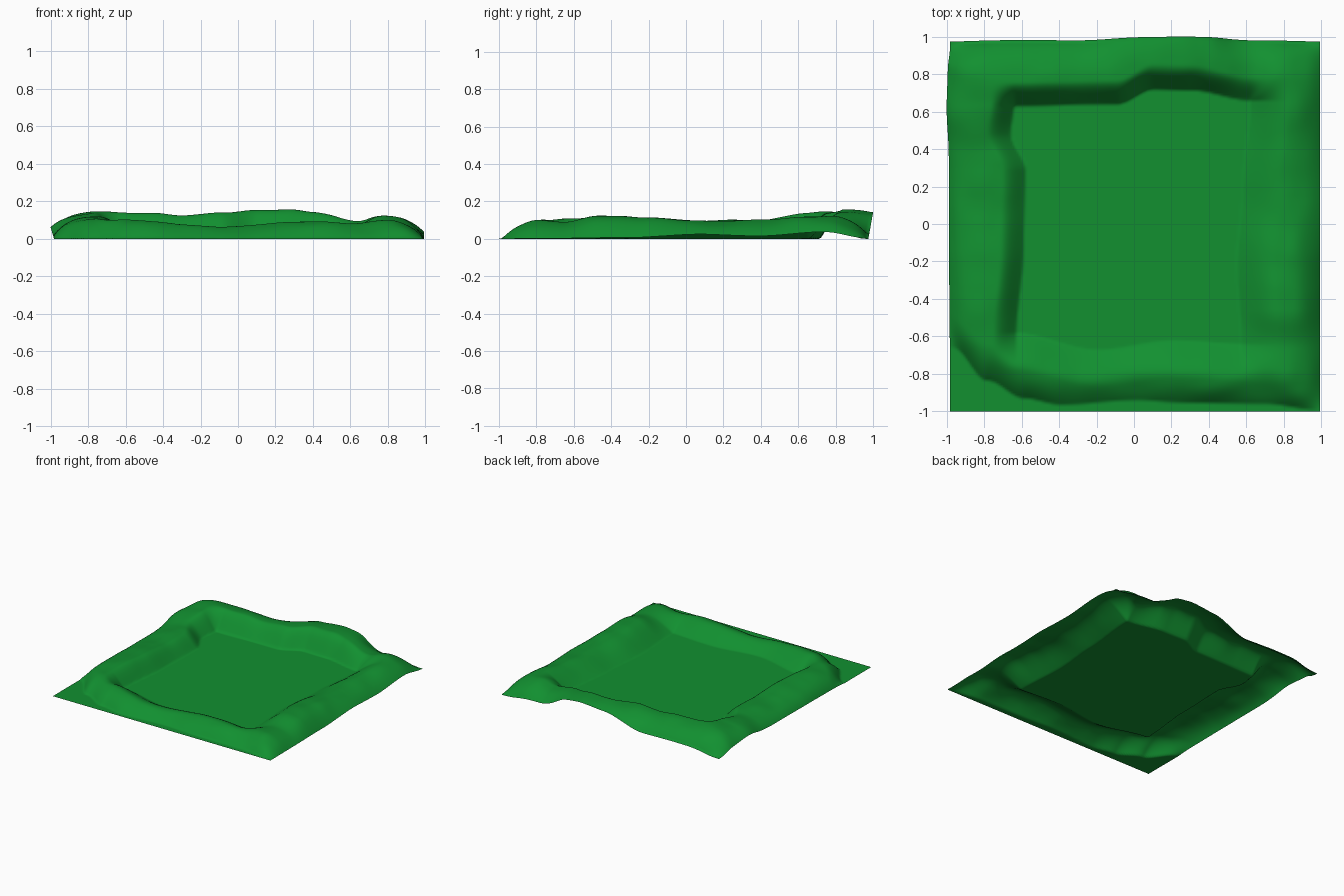
import bpy, bmesh
from mathutils import Vector, noise

if "Cube" in bpy.data.objects:
    bpy.data.objects.remove(bpy.data.objects["Cube"])

N = 180


def clamp01(t):
    return max(0.0, min(1.0, t))


def smooth(a, b, v):
    t = clamp01((v - a) / (b - a))
    return t * t * (3 - 2 * t)


def ease_out(a, b, v):
    """Steep at the foot, rounding over at the crest."""
    t = clamp01((v - a) / (b - a))
    return .6 * (1 - (1 - t) ** 2) + .4 * t * t * (3 - 2 * t)


def dome(a, b, v):
    """Rounded at the crest, steep at the outer foot."""
    t = clamp01((v - a) / (b - a))
    return 1 - t ** 2.2


def lerp_keys(keys, t):
    """Eased interpolation through (position, value) keys."""
    if t <= keys[0][0]:
        return keys[0][1]
    for (a, va), (b, vb) in zip(keys, keys[1:]):
        if t <= b:
            return va + (vb - va) * smooth(a, b, t)
    return keys[-1][1]


# Each bank: inner foot, width of inner slope, crest height,
# end and width of the outer slope, height fraction left at the sheet edge
FRONT = dict(
    foot=[(-.65, .58), (-.2, .67), (.2, .62), (.6, .64)], rise=.2,
    crest=[(-.85, .11), (-.6, .108), (-.3, .085), (0, .078), (.4, .1), (.7, .085), (.9, .11)],
    outer=[(-1, .66), (-.8, .83), (-.6, .93), (-.4, .965), (0, .94), (.3, .955), (.7, .96), (1, .995)],
    fall=.2, edge=[(-1, 0), (1, 0)])
BACK = dict(
    foot=[(-.65, .65), (-.1, .66), (.1, .74), (.3, .735), (.62, .68)], rise=.13,
    crest=[(-.85, .145), (-.6, .137), (-.45, .138), (-.3, .122), (-.1, .143), (.25, .16),
           (.4, .145), (.65, .095), (.8, .12)],
    outer=[(-1, .99), (1, .99)],
    fall=.2, edge=[(-1, 0), (-.7, .25), (-.3, .25), (.05, .85), (.35, .9), (.65, .3), (1, .0)])
LEFT = dict(
    foot=[(-.6, .64), (-.1, .60), (.3, .59), (.5, .67), (.68, .65)], rise=.13,
    crest=[(-.75, .1), (-.45, .118), (-.2, .114), (.1, .098), (.4, .1), (.65, .135), (.85, .14)],
    outer=[(-1, 1), (1, 1)],
    fall=.22, edge=[(-1, 0), (-.6, .1), (.3, .2), (.65, .45), (.85, .3), (1, 0)])
RIGHT = dict(
    foot=[(-.6, .57), (-.2, .55), (.2, .58), (.65, .62)], rise=.22,
    crest=[(-.85, .105), (-.65, .09), (-.45, .125), (-.2, .115), (.1, .095), (.4, .1), (.7, .12)],
    outer=[(-1, 1), (1, 1)],
    fall=.2, edge=[(-1, 0), (-.3, .05), (.1, .25), (.4, .15), (.75, .3), (1, .1)])


def height(x, y):
    flat, total, weight, fall = 1.0, 0.0, 1e-9, 1.0
    for bank, d, t in ((FRONT, -y, x), (BACK, y, x), (LEFT, -x, y), (RIGHT, x, y)):
        foot = lerp_keys(bank["foot"], t)
        flat *= 1 - ease_out(foot, foot + bank["rise"], d)
        w = max(0.0, d - foot) ** 3
        total += w * lerp_keys(bank["crest"], t)
        weight += w
        # outer slope, slightly uneven
        end = lerp_keys(bank["outer"], t)
        wobble = .02 * noise.noise(Vector((x * 5, y * 5, 2.0))) * (1 - smooth(.85, .97, d))
        edge = lerp_keys(bank["edge"], t)
        fall *= edge + (1 - edge) * dome(end - bank["fall"], end, d + wobble)
    rough = 1 + .06 * noise.noise(Vector((x * 6, y * 6, 0)))
    return (1 - flat) * total / weight * fall * rough


# Terrain sheet with raised bank around a flat floor
bm = bmesh.new()
bmesh.ops.create_grid(bm, x_segments=N, y_segments=N, size=1)
for v in bm.verts:
    x, y = v.co.x, v.co.y
    z = height(x, y)
    # raised edges lean slightly outward
    lean_y = .18 * z * smooth(.8, 1, y)
    lean_x = .3 * z * smooth(.8, 1, -x)
    v.co = Vector((x * .988 + .006 - lean_x, -1 + (y + 1) * .9875 + lean_y, z))
me = bpy.data.meshes.new("terrain_basin")
bm.to_mesh(me)
bm.free()
terrain = bpy.data.objects.new("terrain_basin", me)
bpy.context.collection.objects.link(terrain)
for p in me.polygons:
    p.use_smooth = True

# Grass green
grass = bpy.data.materials.new("grass")
grass.diffuse_color = (.006, .28, .03, 1)
grass.use_nodes = True
grass.node_tree.nodes["Principled BSDF"].inputs["Base Color"].default_value = grass.diffuse_color
me.materials.append(grass)
